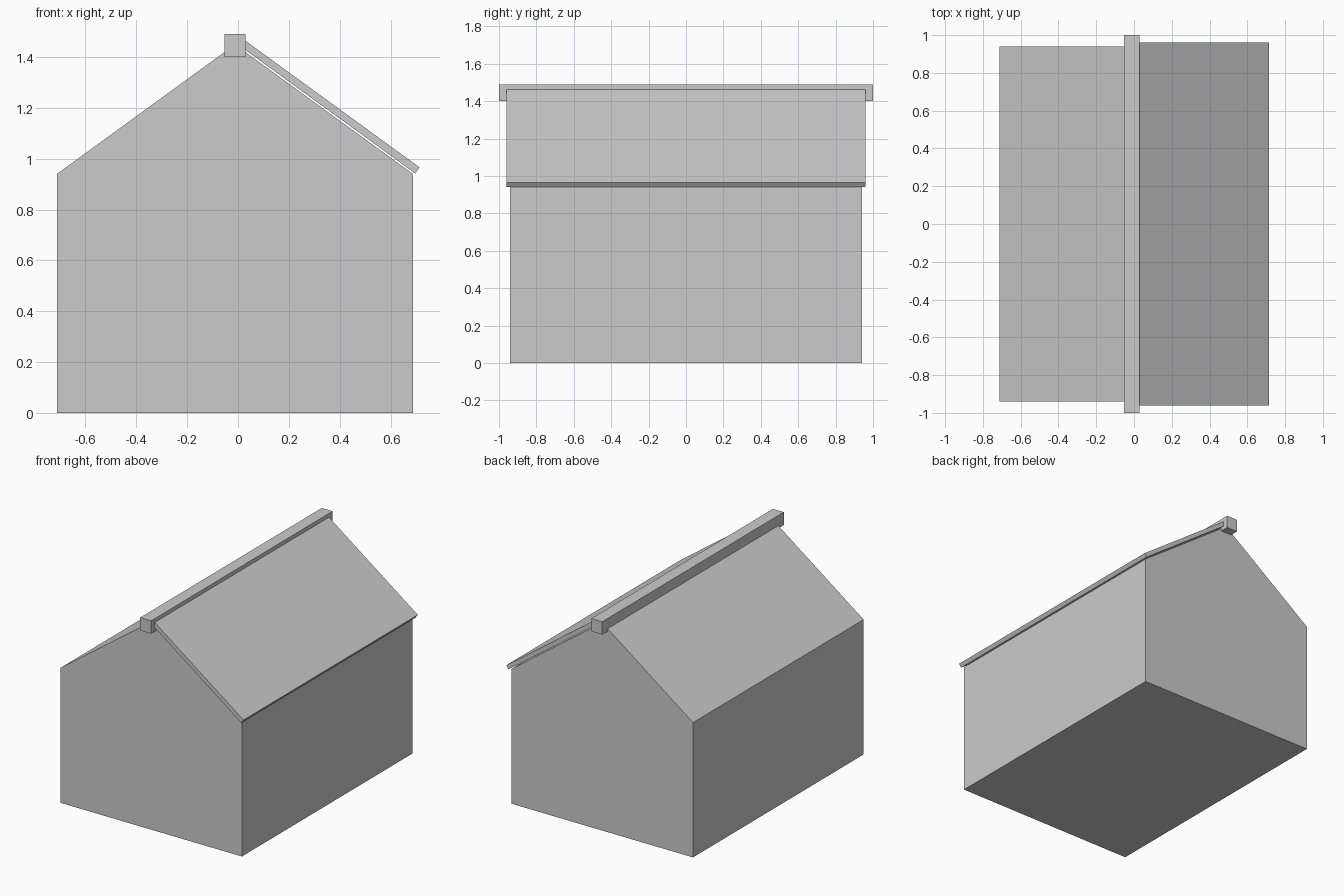
import bpy, bmesh

if "Cube" in bpy.data.objects:
    bpy.data.objects.remove(bpy.data.objects["Cube"])


def extrude_profile(name, pts, half_len):
    """Closed prism from an x-z profile, extruded along y."""
    bm = bmesh.new()
    face = bm.faces.new([bm.verts.new((x, -half_len, z)) for x, z in pts])
    ext = bmesh.ops.extrude_face_region(bm, geom=[face], use_keep_orig=True)
    verts = [g for g in ext["geom"] if isinstance(g, bmesh.types.BMVert)]
    bmesh.ops.translate(bm, verts=verts, vec=(0, 2 * half_len, 0))
    bmesh.ops.recalc_face_normals(bm, faces=bm.faces)
    mesh = bpy.data.meshes.new(name)
    bm.to_mesh(mesh)
    bm.free()
    obj = bpy.data.objects.new(name, mesh)
    bpy.context.collection.objects.link(obj)
    return obj


CX = -0.012  # ridge line of the house

# Gabled house body
extrude_profile("house_body", [(CX - 0.70, 0), (CX + 0.70, 0), (CX + 0.70, 0.94),
                               (CX, 1.449), (CX - 0.70, 0.94)], 0.94)

# Single roof panel on the right slope, floating just above the body
extrude_profile("roof_panel", [(0.697, 0.942), (0.714, 0.966),
                               (0.022, 1.469), (0.005, 1.445)], 0.96)

# Ridge beam
extrude_profile("ridge_beam", [(CX - 0.042, 1.40), (CX + 0.042, 1.40),
                               (CX + 0.042, 1.49), (CX - 0.042, 1.49)], 1.0)
